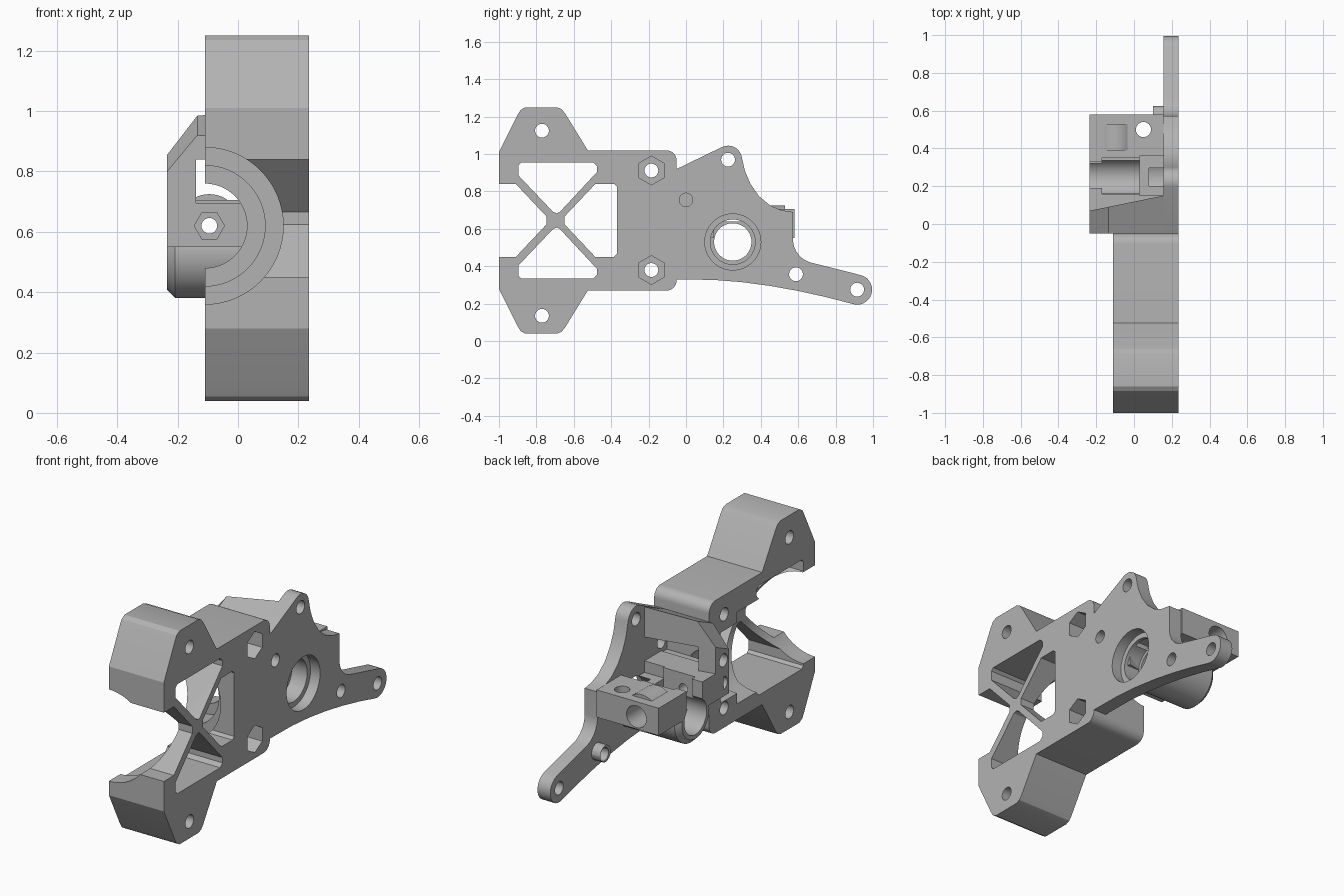
import bpy, bmesh
from math import sin, cos, radians

cube = bpy.data.objects.get("Cube")
if cube:
    bpy.data.objects.remove(cube, do_unlink=True)

grey = bpy.data.materials.new("plain grey")
grey.use_nodes = True
grey.diffuse_color = (0.45, 0.45, 0.45, 1)
grey.node_tree.nodes["Principled BSDF"].inputs["Base Color"].default_value = grey.diffuse_color

LEFT, PLATE, SIDE, OUTER = -0.11, 0.155, 0.235, -0.235
PATH = (-0.095, 0.62)      # filament path (x, z)
GEAR = (0.25, 0.53)        # drive gear axle (y, z)


def arc(u, v, r, start, end, n=8):
    steps = [radians(start + (end - start) * i / n) for i in range(n + 1)]
    return [(u + r * cos(t), v + r * sin(t)) for t in steps]


def add(name, bm):
    bmesh.ops.recalc_face_normals(bm, faces=bm.faces)
    mesh = bpy.data.meshes.new(name)
    bm.to_mesh(mesh)
    bm.free()
    mesh.materials.append(grey)
    ob = bpy.data.objects.new(name, mesh)
    bpy.context.collection.objects.link(ob)
    return ob


def prism(name, axis, pts, a, b):
    """Extrude a 2D outline along an axis from a to b."""
    place = {"x": lambda u, v, t: (t, u, v),
             "y": lambda u, v, t: (u, t, v),
             "z": lambda u, v, t: (u, v, t)}[axis]
    bm = bmesh.new()
    low = [bm.verts.new(place(u, v, a)) for u, v in pts]
    top = [bm.verts.new(place(u, v, b)) for u, v in pts]
    bm.faces.new(low)
    bm.faces.new(top)
    for i in range(len(pts)):
        j = (i + 1) % len(pts)
        bm.faces.new((low[i], low[j], top[j], top[i]))
    return add(name, bm)


def cyl(name, axis, centre, r, a, b, n=48, turn=0):
    return prism(name, axis, arc(*centre, r, turn, turn + 360, n)[:-1], a, b)


def box(name, x, y, z):
    return prism(name, "x", [(y[0], z[0]), (y[1], z[0]), (y[1], z[1]), (y[0], z[1])], *x)


def hull(name, pts):
    bm = bmesh.new()
    for p in pts:
        bm.verts.new(p)
    bmesh.ops.convex_hull(bm, input=bm.verts)
    bmesh.ops.dissolve_limit(bm, angle_limit=0.01, verts=bm.verts, edges=bm.edges)
    return add(name, bm)


def activate(ob):
    bpy.ops.object.select_all(action="DESELECT")
    ob.select_set(True)
    bpy.context.view_layer.objects.active = ob


def cut(ob, cutters):
    activate(ob)
    for c in cutters:
        mod = ob.modifiers.new("cut", "BOOLEAN")
        mod.operation, mod.solver, mod.object = "DIFFERENCE", "EXACT", c
        bpy.ops.object.modifier_apply(modifier=mod.name)
    for c in cutters:
        bpy.data.objects.remove(c, do_unlink=True)
    activate(ob)
    bpy.ops.object.shade_smooth_by_angle(angle=radians(25))


def hole(y, z, r=0.037):
    return cyl("hole_cutter", "x", (y, z), r, -0.4, 0.4, 24)


def gear_bore():
    return [cyl("bore_cutter", "x", GEAR, r, a, 0.4)
            for r, a in ((0.1, -0.4), (0.12, 0.08), (0.15, PLATE + 0.02))]


def filament_bore():
    return [cyl("path_cutter", "y", PATH, 0.026, -0.3, 0.7, 24)]


# Motor mount: thick lobed block, symmetric about its middle height
MID = 0.645
half = [(-1, 1.01), (-0.9, 1.21), (-0.885, 1.235), (-0.86, 1.25), (-0.69, 1.25),
        (-0.665, 1.24), (-0.645, 1.215), (-0.525, 1.02)] + arc(-0.105, 0.965, 0.055, 90, 0)
mirror = lambda pts: [(y, 2 * MID - z) for y, z in reversed(pts)]
mount = prism("motor_mount", "x", half + mirror(half), LEFT, SIDE)
cuts = []

# Four openings that leave a cross brace
upper = [(-0.895, 0.94), (-0.88, 0.955), (-0.495, 0.955), (-0.475, 0.935), (-0.475, 0.905),
         (-0.675, 0.69), (-0.69, 0.683), (-0.71, 0.69), (-0.895, 0.885)]
front = [(-1.1, 0.84), (-0.91, 0.84), (-0.745, 0.665)]
rear = [(-0.37, 0.825), (-0.385, 0.84), (-0.485, 0.84), (-0.65, 0.665)]
for outline in (upper, mirror(upper), front + mirror(front), rear + mirror(rear)):
    cuts.append(prism("window_cutter", "x", outline, -0.4, 0.4))

# Stepped motor bore, open to the side
for r, end in ((0.26, -0.3), (0.2, -0.15), (0.14, 0.1)):
    cuts.append(cyl("motor_cutter", "y", (LEFT, 0.62), r, -1.2, end, 64))
for z in (0.38, 0.912):
    cuts += [hole(-0.185, z), cyl("nut_cutter", "x", (-0.185, z), 0.077, 0.13, 0.4, 6, 30)]
cuts += [hole(-0.77, 0.135), hole(-0.77, 1.125)]
cut(mount, cuts)

# Side plate with upper ear and rear arm
outline = ([(-0.05, 0.33), (-0.05, 0.92)] + arc(0.225, 0.97, 0.075, 116, 5)
           + [(0.315, 0.91), (0.345, 0.84), (0.39, 0.775), (0.45, 0.725), (0.51, 0.7),
              (0.572, 0.69)]
           + arc(0.702, 0.545, 0.13, 180, 258)
           + arc(0.915, 0.275, 0.08, 75, -105, 14)
           + [(0.75, 0.235), (0.6, 0.268), (0.45, 0.295), (0.3, 0.315), (0.15, 0.327)])
plate = prism("side_plate", "x", outline, PLATE, SIDE)
cut(plate, gear_bore() + [hole(0.225, 0.97), hole(0, 0.755, 0.036),
                          hole(0.588, 0.357), hole(0.915, 0.275)])

# Spacer behind the arm's inner hole
spacer = cyl("arm_spacer", "x", (0.578, 0.357), 0.047, 0.1, PLATE, 24)
cut(spacer, [hole(0.588, 0.357)])

# Front wall of the drive housing, with tapered back and sloping cut corner
pts = []
for x, z in ((OUTER, 0.55), (OUTER, 0.8), (-0.135, 0.92), (PLATE, 0.92), (PLATE, 0.55)):
    depth = 0.12 + 0.08 * (x - OUTER) / (PLATE - OUTER)
    pts += [(x, -0.05, z), (x, -0.05 + depth, z + (0.46 * depth if z > 0.6 else 0))]
wall = hull("housing_front_wall", pts)
cut(wall, [box("opening_cutter", (-0.14, PLATE + 0.1), (-0.1, 0.3), (0.695, 0.84))]
    + [cyl("pivot_cutter", "x", (0, z), 0.036, -0.4, -0.18, 24) for z in (0.755, 0.625)]
    + filament_bore()
    + [cyl("guide_cutter", "y", PATH, 0.05, -0.1, 0, 6)])

# Housing floor with the gear pocket and the vertical screw hole
floor = box("housing_floor", (OUTER, PLATE), (0, 0.58), (0.55, 0.705))
cut(floor, [box("pocket_cutter", (-0.17, 0.03), (0.16, 0.35), (0.58, 0.9)),
            box("bearing_cutter", (0.03, 0.3), (0.15, 0.36), (0.64, 0.9)),
            box("notch_cutter", (-0.3, -0.16), (0.19, 0.33), (0.6, 0.9)),
            cyl("screw_cutter", "z", (0.05, 0.5), 0.04, 0.4, 0.9, 24),
            cyl("fitting_cutter", "y", PATH, 0.062, 0.43, 0.7)]
    + gear_bore() + filament_bore())

# Round gear housing below the floor, chamfered at its free end
ring = cyl("gear_housing", "x", GEAR, 0.15, OUTER, PLATE)
activate(ring)
end_edges = ring.data.attributes.new("bevel_weight_edge", "FLOAT", "EDGE")
for e in ring.data.edges:
    ends = [ring.data.vertices[i].co.x for i in e.vertices]
    end_edges.data[e.index].value = 1.0 if max(ends) < OUTER + 0.01 else 0.0
bevel = ring.modifiers.new("chamfer", "BEVEL")
bevel.limit_method, bevel.width, bevel.segments = "WEIGHT", 0.027, 1
bpy.ops.object.modifier_apply(modifier=bevel.name)
cut(ring, gear_bore() + [box("top_cutter", (-0.4, 0.4), (0, 0.6), (0.56, 0.9))])

# Tube fitting socket on the filament path
socket = cyl("tube_socket", "y", PATH, 0.105, 0.39, 0.53)
cut(socket, filament_bore() + [cyl("socket_cutter", "y", PATH, 0.062, 0.43, 0.7)])
